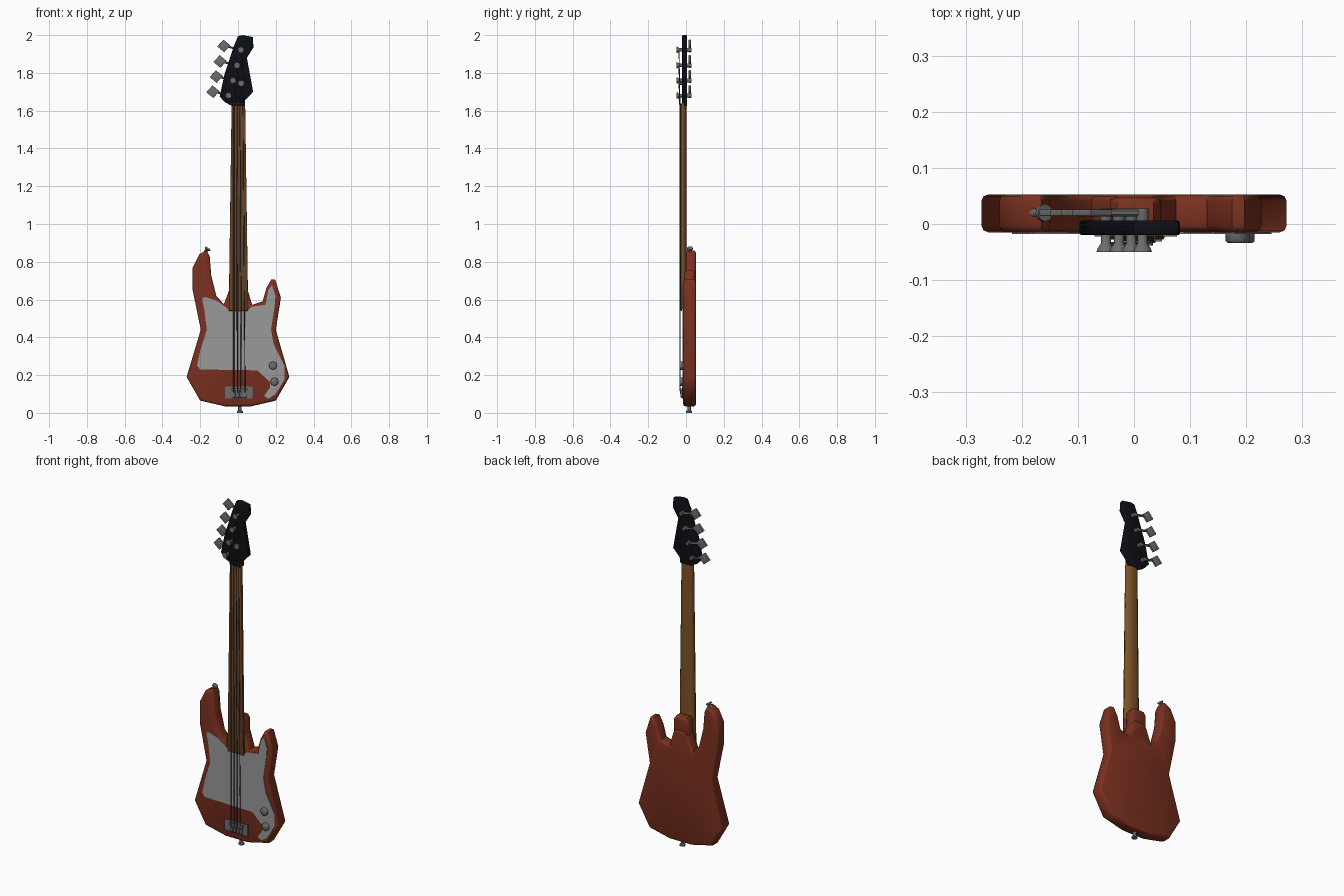
import bpy, bmesh, math
from mathutils import Vector

if "Cube" in bpy.data.objects:
    bpy.data.objects.remove(bpy.data.objects["Cube"])


def material(name, rgb):
    m = bpy.data.materials.new(name)
    m.diffuse_color = (*rgb, 1)
    m.use_nodes = True
    m.node_tree.nodes["Principled BSDF"].inputs["Base Color"].default_value = m.diffuse_color
    return m


RED = material("red_finish", (0.2, 0.03, 0.014))
WOOD = material("neck_wood", (0.2, 0.085, 0.02))
DARK = material("fretboard_wood", (0.15, 0.06, 0.02))
BLACK = material("black_finish", (0.004, 0.005, 0.008))
GUARD = material("guard_grey", (0.32, 0.32, 0.32))
METAL = material("dark_metal", (0.15, 0.15, 0.15))
STEEL = material("string_steel", (0.06, 0.06, 0.06))


def finish(name, bm, mat):
    bmesh.ops.recalc_face_normals(bm, faces=bm.faces)
    me = bpy.data.meshes.new(name)
    bm.to_mesh(me)
    bm.free()
    ob = bpy.data.objects.new(name, me)
    bpy.context.collection.objects.link(ob)
    me.materials.append(mat)
    return ob


def plate(name, outline, y0, y1, bevel=0, mat=METAL, both=True):
    """Front-view outline (x, z) extruded from y0 to y1, rims rounded."""
    bm = bmesh.new()
    face = bm.faces.new([bm.verts.new((x, y0, z)) for x, z in outline])
    ext = bmesh.ops.extrude_face_region(bm, geom=[face], use_keep_orig=True)
    bmesh.ops.translate(bm, vec=(0, y1 - y0, 0),
                        verts=[v for v in ext["geom"] if isinstance(v, bmesh.types.BMVert)])
    bmesh.ops.recalc_face_normals(bm, faces=bm.faces)
    if bevel:
        rims = [e for e in bm.edges if abs(e.verts[0].co.y - e.verts[1].co.y) < 1e-6
                and (both or abs(e.verts[0].co.y - y0) < 1e-6)]
        bmesh.ops.bevel(bm, geom=rims, offset=bevel, segments=2, profile=0.5, affect="EDGES")
    bmesh.ops.triangulate(bm, faces=[f for f in bm.faces if len(f.verts) > 4])
    return finish(name, bm, mat)


def turned(name, a, b, profile, sides=8):
    """Rings of (fraction, radius) along the line a-b, capped."""
    a, b = Vector(a), Vector(b)
    q = (b - a).to_track_quat("Z", "Y")
    bm = bmesh.new()
    rings = []
    for t, r in profile:
        c = a.lerp(b, t)
        rings.append([bm.verts.new(c + q @ Vector((r * math.cos(2 * math.pi * i / sides),
                                                    r * math.sin(2 * math.pi * i / sides), 0)))
                      for i in range(sides)])
    for p, n in zip(rings, rings[1:]):
        for i in range(sides):
            j = (i + 1) % sides
            bm.faces.new((p[i], p[j], n[j], n[i]))
    bm.faces.new(rings[0])
    bm.faces.new(rings[-1])
    return finish(name, bm, METAL)


def rect(x0, x1, z0, z1):
    return [(x0, z0), (x1, z0), (x1, z1), (x0, z1)]


# Body with two horns, and the neck heel
plate("body", [(-.165, .86), (-.205, .84), (-.24, .77), (-.24, .65), (-.197, .44), (-.272, .19),
               (-.2, .065), (-.07, .035), (.07, .035), (.2, .065), (.272, .19), (.2, .44),
               (.227, .61), (.197, .705), (.175, .705), (.15, .66), (.13, .59), (.075, .572),
               (.05, .655), (.035, .68), (-.03, .68), (-.045, .655), (-.075, .575), (-.115, .62),
               (-.142, .73), (-.15, .83)], -.015, .053, .012, RED)
plate("neck_heel", [(-.046, .6), (.051, .6), (.048, .735), (.035, .755), (-.03, .755), (-.043, .735)],
      -.012, .048, .012, RED)

# Pickguard
plate("pickguard", [(-.18, .615), (-.115, .595), (-.065, .56), (-.045, .54), (.05, .54), (.07, .562),
                    (.145, .572), (.16, .65), (.18, .677), (.198, .62), (.194, .565), (.175, .44),
                    (.19, .36), (.245, .25), (.245, .175), (.2, .1), (.16, .075), (.138, .09),
                    (.17, .135), (.168, .165), (.135, .195), (.105, .225), (-.2, .23), (-.217, .25),
                    (-.2, .33), (-.165, .44), (-.178, .545), (-.19, .6)], -.018, -.012, 0, GUARD)

# Neck: D-shaped section tapering towards the headstock
bm = bmesh.new()
ends = []
for z, cx, w in ((.55, .0025, .049), (1.64, .002, .036)):
    ring = [(1, -.021), (1, -.013), (.8, -.004), (.4, .002), (-.4, .002), (-.8, -.004),
            (-1, -.013), (-1, -.021)]
    ends.append([bm.verts.new((cx + w * u, y, z)) for u, y in ring])
for i in range(8):
    j = (i + 1) % 8
    bm.faces.new((ends[0][i], ends[0][j], ends[1][j], ends[1][i]))
for ring in ends:
    bm.faces.new(ring)
finish("neck", bm, WOOD)
plate("fretboard", [(-.049, .54), (.054, .54), (.038, 1.63), (-.034, 1.63)],
      -.028, -.021, .003, DARK, both=False)
plate("nut", rect(-.032, .036, 1.625, 1.637), -.03, -.018, 0, BLACK)

# Headstock
plate("headstock", [(.0, 1.995), (.025, 2.0), (.078, 1.99), (.082, 1.935), (.047, 1.88), (.08, 1.7),
                    (.038, 1.655), (.036, 1.625), (-.032, 1.625), (-.07, 1.645), (-.097, 1.675),
                    (-.072, 1.79), (-.022, 1.94)], -.02, .006, .004, BLACK)

# Tuners and strings
posts = [(-.05, 1.68), (-.027, 1.76), (-.005, 1.84), (.015, 1.922)]
keys = [(-.133, 1.70), (-.115, 1.78), (-.095, 1.86), (-.075, 1.942)]
string_x = [(-.022, -.022), (-.003, -.006), (.017, .011), (.037, .027)]
for i, ((px, pz), (kx, kz)) in enumerate(zip(posts, keys)):
    turned(f"tuner_post_{i}", (px, -.05, pz), (px, .028, pz),
           [(0, .017), (.08, .015), (.2, .009), (.62, .009), (.72, .011), (1, .011)])
    turned(f"tuner_shaft_{i}", (px, .02, pz), (kx + .02, .02, kz - .003), [(0, .007), (1, .006)], 6)
    plate(f"tuner_key_{i}", [(kx + .035, kz + .003), (kx - .002, kz + .034), (kx - .035, kz - .002),
                             (kx + .002, kz - .033)], .014, .026, .002)
    x0, x1 = string_x[i]
    cu = bpy.data.curves.new(f"string_{i}", "CURVE")
    cu.dimensions = "3D"
    cu.bevel_depth = .0034 - .0004 * i
    cu.bevel_resolution = 0
    cu.use_fill_caps = True
    cu.materials.append(STEEL)
    sp = cu.splines.new("POLY")
    sp.points.add(3)
    for p, co in zip(sp.points, [(x0, -.024, .09), (x0, -.032, .125),
                                 (x1, -.032, 1.63), (px + .004, -.037, pz)]):
        p.co = (*co, 1)
    bpy.context.collection.objects.link(bpy.data.objects.new(f"string_{i}", cu))
    # Bridge saddle under each string
    plate(f"bridge_saddle_{i}", rect(x0 - .008, x0 + .008, .08, .128), -.029, -.018, .003, both=False)

turned("string_tree", (.017, -.038, 1.745), (.017, -.018, 1.745),
       [(0, .017), (.25, .017), (.4, .008), (1, .008)])

# Bridge plate
plate("bridge_plate", rect(-.07, .077, .077, .14), -.022, -.012)
plate("bridge_bar", rect(-.035, .05, .118, .13), -.031, -.02)

# Control knobs
for i, (x, z) in enumerate([(.185, .25), (.193, .165)]):
    turned(f"control_knob_{i}", (x, -.034, z), (x, -.015, z), [(0, .018), (.2, .022), (1, .022)])

# Strap buttons
button = [(0, .012), (.35, .009), (.7, .009), (.8, .016), (1, .016)]
turned("strap_button_bottom", (.01, .017, .045), (.01, .017, 0), button)
turned("strap_button_horn", (-.182, .02, .838), (-.158, .02, .873), button)

# Smooth shading with sharp edges kept
for ob in bpy.context.scene.objects:
    ob.select_set(ob.type == "MESH")
    if ob.type == "MESH":
        bpy.context.view_layer.objects.active = ob
bpy.ops.object.shade_smooth_by_angle(angle=math.radians(50))
